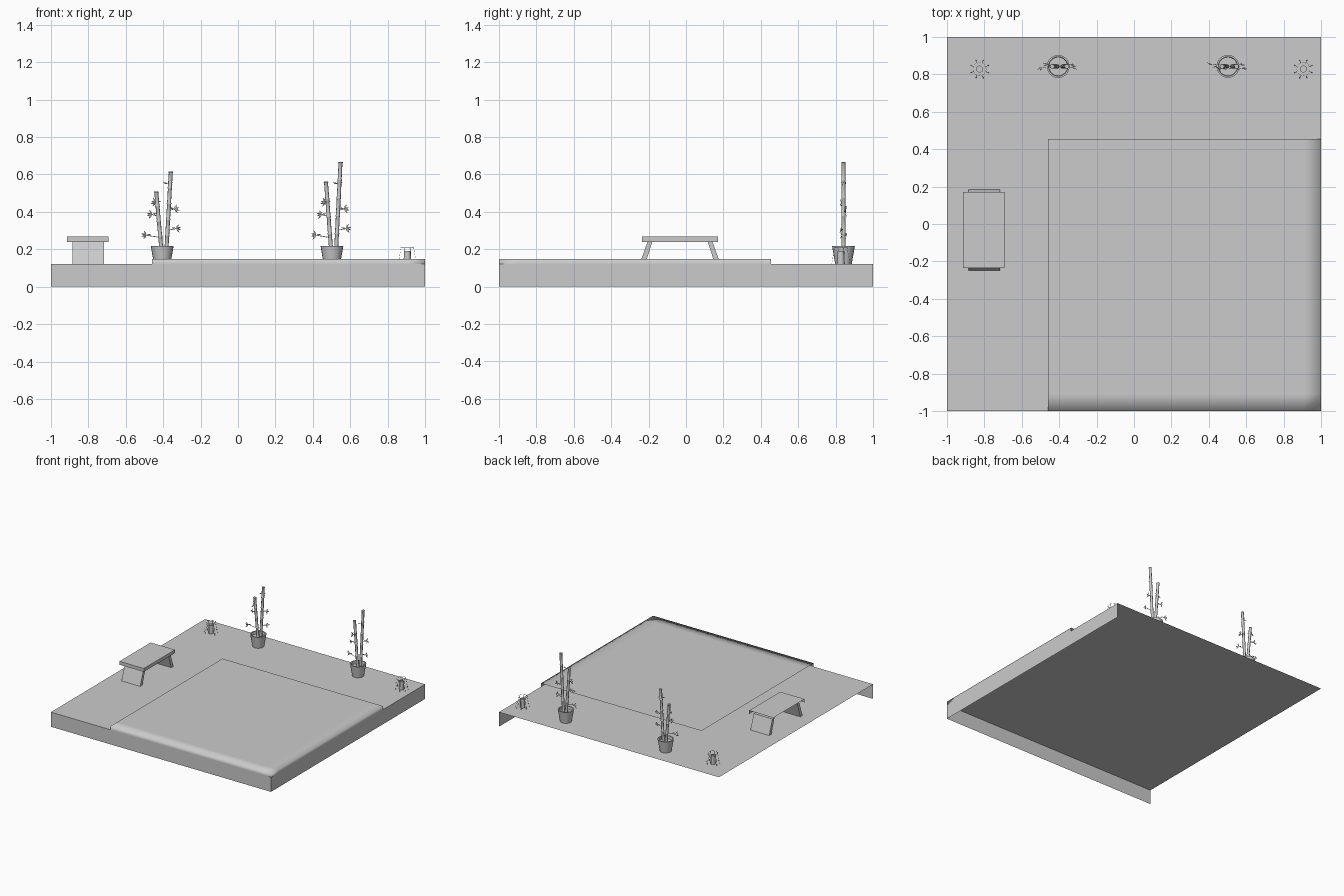
import bpy, bmesh, math, random
from mathutils import Vector, Matrix

if "Cube" in bpy.data.objects:
    bpy.data.objects.remove(bpy.data.objects["Cube"])
random.seed(4)

def finish(name, bm, smooth=None):
    me = bpy.data.meshes.new(name)
    bm.to_mesh(me); bm.free()
    ob = bpy.data.objects.new(name, me)
    bpy.context.collection.objects.link(ob)
    if smooth:
        for o in bpy.context.selected_objects: o.select_set(False)
        bpy.context.view_layer.objects.active = ob
        ob.select_set(True)
        bpy.ops.object.shade_smooth_by_angle(angle=math.radians(smooth))
    return ob

def open_slab(name, x0, x1, y0, y1, z0, z1, n=1, smooth=False):
    """Grid top with walls on the front and right only."""
    bm = bmesh.new()
    X = [x0 + (x1 - x0) * i / n for i in range(n + 1)]
    Y = [y0 + (y1 - y0) * i / n for i in range(n + 1)]
    v = [[bm.verts.new((x, y, z1)) for y in Y] for x in X]
    for i in range(n):
        for j in range(n):
            bm.faces.new((v[i][j], v[i+1][j], v[i+1][j+1], v[i][j+1]))
    low_f = [bm.verts.new((x, y0, z0)) for x in X]
    low_r = [low_f[-1]] + [bm.verts.new((x1, y, z0)) for y in Y[1:]]
    for i in range(n):
        bm.faces.new((low_f[i], low_f[i+1], v[i+1][0], v[i][0]))
        bm.faces.new((low_r[i], low_r[i+1], v[n][i+1], v[n][i]))
    for f in bm.faces: f.smooth = smooth
    return finish(name, bm)

def ring_stack(bm, rings, sides, caps=(True, True)):
    """Loft of horizontal rings given as (x, y, z, radius)."""
    loops = [[bm.verts.new((x + r * math.cos(2 * math.pi * k / sides),
                            y + r * math.sin(2 * math.pi * k / sides), z))
              for k in range(sides)] for x, y, z, r in rings]
    for a, b in zip(loops, loops[1:]):
        for k in range(sides):
            m = (k + 1) % sides
            bm.faces.new((a[k], a[m], b[m], b[k]))
    if caps[0]: bm.faces.new(loops[0][::-1])
    if caps[1]: bm.faces.new(loops[-1])

def prism(bm, profile, x0, x1):
    """Extrude a (y, z) outline along x."""
    a = [bm.verts.new((x0, y, z)) for y, z in profile]
    b = [bm.verts.new((x1, y, z)) for y, z in profile]
    n = len(a)
    bm.faces.new(a); bm.faces.new(b[::-1])
    for i in range(n):
        bm.faces.new((a[i], b[i], b[(i+1) % n], a[(i+1) % n]))
    bmesh.ops.recalc_face_normals(bm, faces=bm.faces)

# Floor and raised mat
open_slab("floor", -1, 1, -1, 1, 0, 0.12)
open_slab("raised_mat", -0.46, 1, -1, 0.455, 0.12, 0.148, 16, True)

# Bench: seat and two splayed legs
open_slab("bench_seat", -0.913, -0.692, -0.234, 0.17, 0.24, 0.268)
for name, s in (("front", -1), ("back", 1)):
    bm = bmesh.new()
    prism(bm, [(-0.032 + s * y, z) for y, z in
               ((0.216, 0.12), (0.187, 0.12), (0.148, 0.24), (0.174, 0.24))][::s], -0.885, -0.715)
    finish("bench_leg_" + name, bm)

# Potted bamboo
LEAVES = ((-0.085, 0.275, -0.035), (-0.055, 0.385, -0.022), (0.075, 0.31, 0.03),
          (0.065, 0.415, 0.035), (0.03, 0.55, 0.045), (-0.035, 0.45, -0.022))

def bamboo(name, cx, cy, extra):
    bm = bmesh.new()
    ring_stack(bm, [(cx, cy, z, r) for z, r in ((0.12, 0.044), (0.218, 0.061), (0.218, 0.052),
                                                (0.195, 0.05))], 20)
    finish(name + "_pot", bm, 35)
    # Jointed stalks
    bm = bmesh.new()
    for xb, xt, top, n in ((-0.004, -0.032, 0.51, 4), (0.022, 0.046, 0.615, 5)):
        top += extra
        rings = []
        for i in range(n):
            for f, r in ((0, 0.0125), (0.06, 0.0105), (0.92, 0.0105), (0.96, 0.0125)):
                t = (i + f) / n
                rings.append((cx + xb + (xt - xb) * t, cy, 0.19 + (top - 0.19) * t, r))
        rings.append((cx + xt, cy, top, 0.0115))
        ring_stack(bm, rings, 10)
    finish(name + "_stalks", bm, 35)
    # Twigs with small pointed leaves
    bm = bmesh.new()
    for lx, z, sx in LEAVES:
        root = Vector((cx + sx * 0.7, cy, z - 0.01))
        tip = Vector((cx + lx, cy + random.uniform(-0.012, 0.012), z))
        w = Vector((0, 0, 0.002))
        bm.faces.new([bm.verts.new(p) for p in (root - w, tip - w, tip + w, root + w)])
        side = math.copysign(1, lx)
        for a in (-60, -20, 25, 70, 160):
            ang = math.radians(a)
            d = Vector((side * math.cos(ang), random.uniform(-0.5, 0.5), math.sin(ang) * 0.7)).normalized()
            p = d.cross(Vector((0.2, 1, 0.5))).normalized() * 0.005
            L = 0.03
            bm.faces.new([bm.verts.new(q) for q in
                          (tip, tip + d * L * 0.45 + p, tip + d * L, tip + d * L * 0.45 - p)])
    finish(name + "_leaves", bm)

bamboo("left_bamboo", -0.405, 0.842, 0)
bamboo("right_bamboo", 0.502, 0.842, 0.052)

# Candles, each inside a thin wire frame
def lantern(name, cx, cy):
    bm = bmesh.new()
    ring_stack(bm, [(cx, cy, 0.12, 0.019), (cx, cy, 0.19, 0.019)], 12)
    finish(name + "_candle", bm, 35)
    bm = bmesh.new()
    for k in range(8):
        a = math.pi * (k + 0.5) / 4
        u, t = Vector((math.cos(a), math.sin(a), 0)), Vector((-math.sin(a), math.cos(a), 0)) * 0.0015
        lo, hi = Vector((cx, cy, 0.12)) + u * 0.053, Vector((cx, cy, 0.21)) + u * 0.036
        bm.faces.new([bm.verts.new(p) for p in (lo - t, lo + t, hi + t, hi - t)])
    ring_stack(bm, [(cx, cy, 0.207, 0.037), (cx, cy, 0.21, 0.036)], 8, (False, False))
    finish(name + "_frame", bm)

lantern("left_lantern", -0.825, 0.828)
lantern("right_lantern", 0.905, 0.828)
